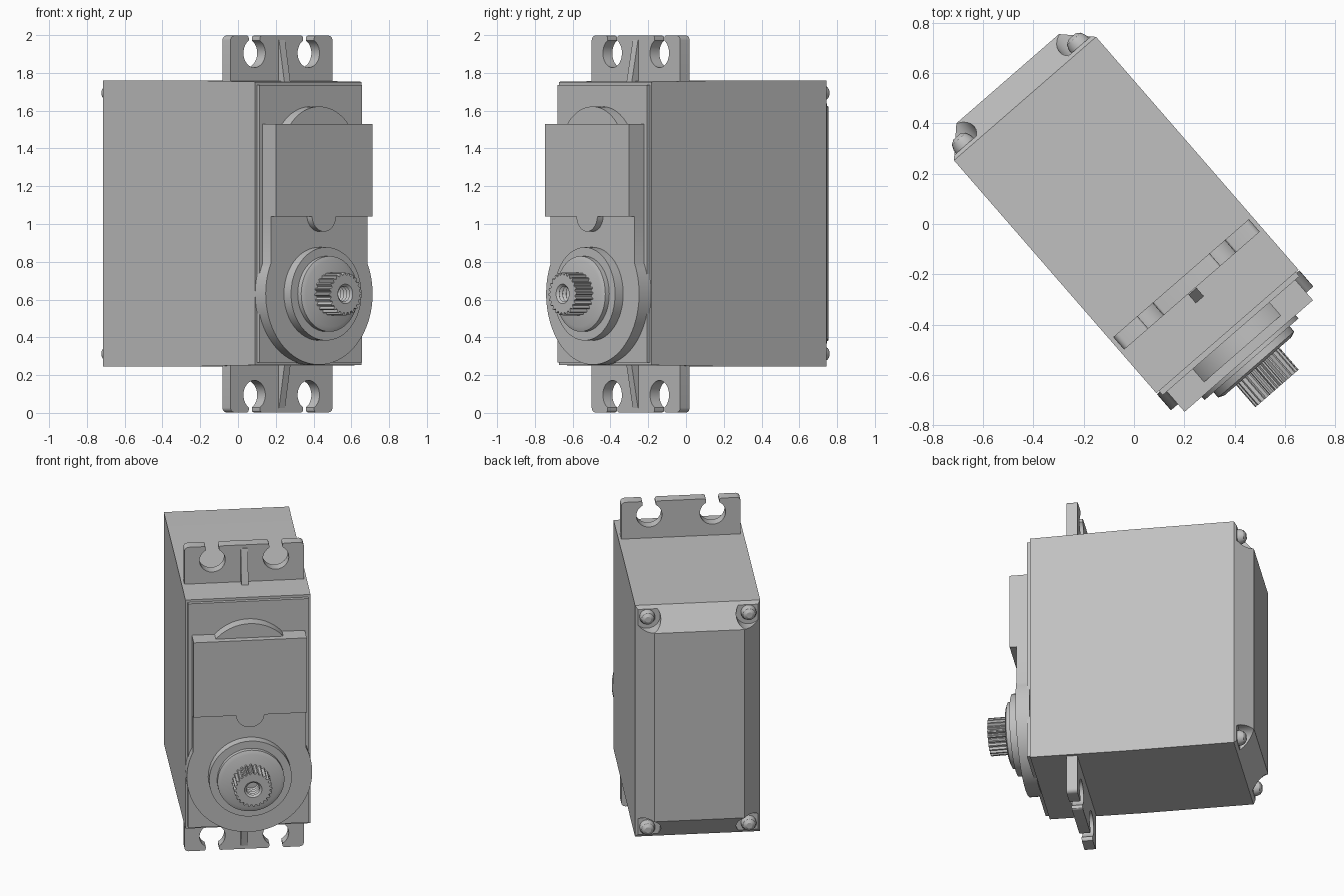
import bpy, bmesh
from math import sin, cos, pi, radians

TURN = radians(41)      # the whole unit stands turned about z
MID = 1.003             # mid height of the case
SHAFT_Z = 0.63

if "Cube" in bpy.data.objects:
    bpy.data.objects.remove(bpy.data.objects["Cube"])

grey = bpy.data.materials.new("light_grey_plastic")
grey.use_nodes = True
COL = (0.53, 0.53, 0.53, 1)
grey.diffuse_color = COL
grey.node_tree.nodes["Principled BSDF"].inputs["Base Color"].default_value = COL


def loft(name, rings, smooth=False):
    """Skin equal-length rings of (x, forward, z) points and cap both ends."""
    bm = bmesh.new()
    rows = [[bm.verts.new((x, -f, z)) for x, f, z in ring] for ring in rings]
    n = len(rows[0])
    for lo, hi in zip(rows, rows[1:]):
        for i in range(n):
            j = (i + 1) % n
            bm.faces.new((lo[i], lo[j], hi[j], hi[i]))
    bm.faces.new(rows[0])
    bm.faces.new(rows[-1])
    bmesh.ops.recalc_face_normals(bm, faces=bm.faces)
    me = bpy.data.meshes.new(name)
    bm.to_mesh(me)
    bm.free()
    me.materials.append(grey)
    ob = bpy.data.objects.new(name, me)
    ob.rotation_euler.z = TURN
    bpy.context.collection.objects.link(ob)
    if smooth:
        shade(ob)
    return ob


def shade(ob):
    bpy.ops.object.select_all(action='DESELECT')
    ob.select_set(True)
    bpy.context.view_layer.objects.active = ob
    bpy.ops.object.shade_smooth_by_angle(angle=radians(30))


def rect(hw, z0, z1, f):
    return [(-hw, f, z0), (hw, f, z0), (hw, f, z1), (-hw, f, z1)]


def arc(cx, cz, r, a0, a1, n):
    return [(cx + r * cos(radians(a0 + (a1 - a0) * i / n)),
             cz + r * sin(radians(a0 + (a1 - a0) * i / n))) for i in range(n + 1)]


def prism(name, outline, f0, f1, smooth=False):
    return loft(name, [[(x, f, z) for x, z in outline] for f in (f0, f1)], smooth)


def circle(r, f, cz, cx=0, n=48):
    return [(cx + r * cos(2 * pi * i / n), f, cz + r * sin(2 * pi * i / n))
            for i in range(n)]


# Case with slight draft and a chamfered back lid
case = loft("case", [rect(0.27, 0.385, 1.62, -0.765),
                     rect(0.374, MID - 0.758, MID + 0.758, -0.66),
                     rect(0.374, MID - 0.758, MID + 0.758, 0.0),
                     rect(0.374, MID - 0.75, MID + 0.75, 0.566)])

# Screw pockets in the four lid corners, each with a domed screw
for sx in (-1, 1):
    for sz in (-1, 1):
        cx, cz = 0.303 * sx, MID + 0.69 * sz
        cutter = loft("pocket_cutter", [circle(0.078, f, cz, cx, 24)
                                        for f in (-0.9, -0.675)])
        cutter.hide_render = True
        mod = case.modifiers.new("pocket", 'BOOLEAN')
        mod.object = cutter
        mod.solver = 'EXACT'
        bpy.context.view_layer.objects.active = case
        bpy.ops.object.modifier_apply(modifier=mod.name)
        bpy.data.objects.remove(cutter)
        loft("lid_screw", [circle(0.046 * r, f, cz, cx, 20) for r, f in
                           ((1, -0.65), (1, -0.69), (0.8, -0.712), (0.4, -0.724))], True)
shade(case)

# Front cover and gear housing
loft("front_cover", [rect(0.36, 0.268, 1.737, f) for f in (0.55, 0.588)])
loft("motor_block", [rect(0.338, 1.04, 1.53, f) for f in (0.57, 0.695)])
prism("block_tab", arc(0, 1.045, 0.085, 180, 360, 20), 0.58, 0.695, True)
prism("gear_dome", arc(0, 1.355, 0.267, 0, 180, 40), 0.57, 0.657, True)
prism("gear_housing",
      [(-0.338, 1.04)] + arc(0, SHAFT_Z, 0.375, 154.4, 385.6, 56) + [(0.338, 1.04)],
      0.57, 0.655, True)

# Stepped collar round the shaft
loft("collar", [circle(0.247, 0.64, SHAFT_Z), circle(0.247, 0.712, SHAFT_Z),
                circle(0.2, 0.712, SHAFT_Z), circle(0.2, 0.74, SHAFT_Z),
                circle(0.175, 0.75, SHAFT_Z)], True)

# Splined output shaft with a threaded bore
TEETH = 24
N = TEETH * 4


def spline(f):
    ring = []
    for i in range(N):
        r = 0.114 if i % 4 < 2 else 0.1
        t = 2 * pi * i / N
        ring.append((r * cos(t), f, SHAFT_Z + r * sin(t)))
    return ring


bore = [circle(0.052 if k % 2 == 0 else 0.04, 0.866 - 0.012 * k, SHAFT_Z, 0, N)
        for k in range(11)]
loft("output_shaft", [spline(0.73), spline(0.866)] + bore)

# Mounting flanges: two open screw slots and a gusset, mirrored top and bottom
HOLE_X, HOLE_Z, HOLE_R, SLOT = 0.19, 0.905, 0.077, 31
half = []
for cx in (-HOLE_X, HOLE_X):
    hole = arc(cx, HOLE_Z, HOLE_R, 90 + SLOT, 450 - SLOT, 24)
    left, right = hole[0][0], hole[-1][0]
    half += arc(left - 0.012, 0.985, 0.012, 90, 0, 3) + hole
    half += arc(right + 0.012, 0.985, 0.012, 180, 90, 3)
tip = ([(-0.357, 0.72)] + arc(-0.332, 0.972, 0.025, 180, 90, 5) + half
       + arc(0.332, 0.972, 0.025, 90, 0, 5) + [(0.357, 0.72)])

for label, s in (("upper", 1), ("lower", -1)):
    prism(label + "_flange", [(x, 1 + s * z) for x, z in tip], 0.285, 0.351, True)
    side = [(0.34, 0.72), (0.405, 0.72), (0.355, 0.975), (0.34, 0.975)]
    loft(label + "_gusset", [[(x, f, 1 + s * z) for f, z in side]
                             for x in (-0.021, 0.021)])
